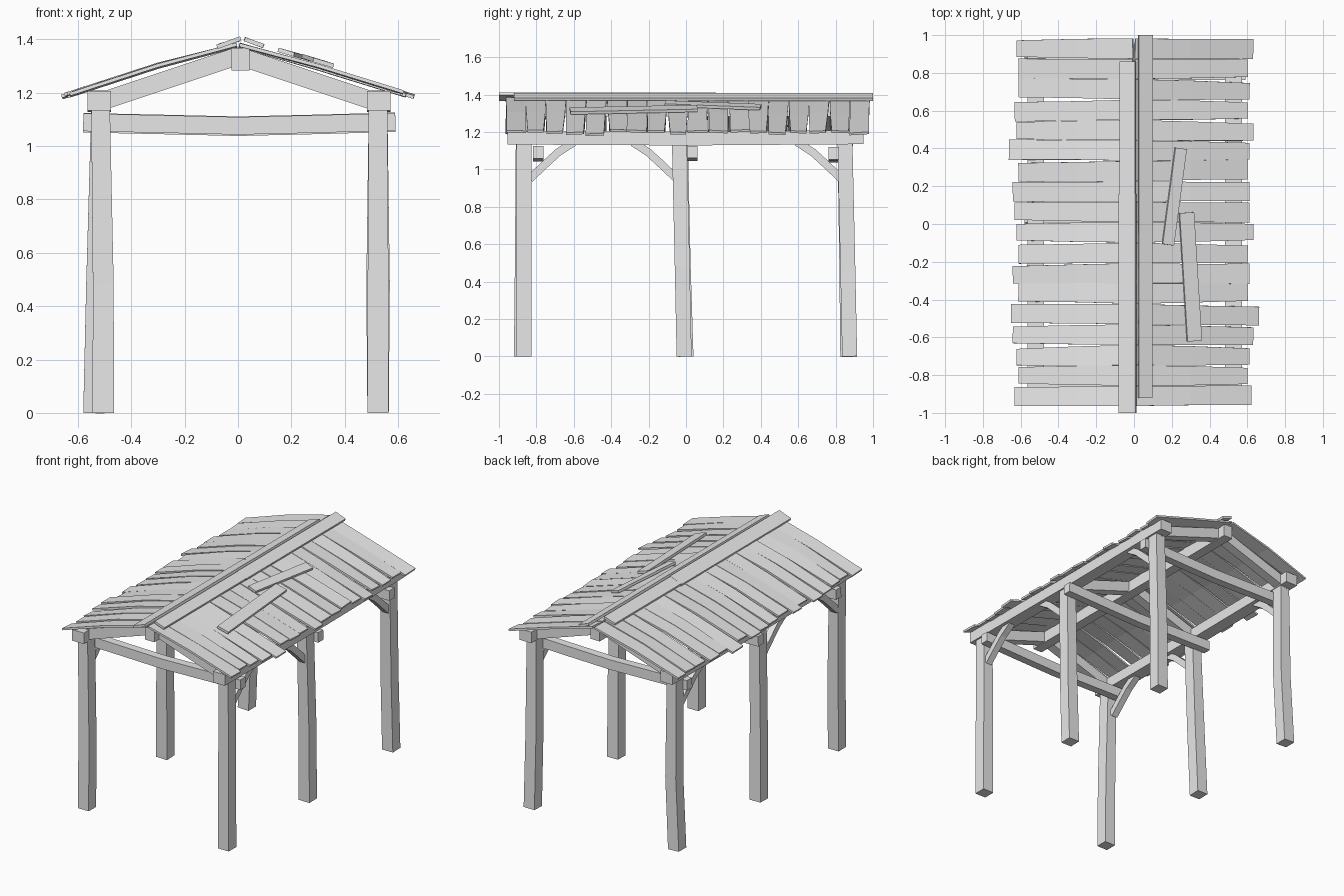
import bpy, bmesh, random
from mathutils import Vector

random.seed(7)
if "Cube" in bpy.data.objects:
    bpy.data.objects.remove(bpy.data.objects["Cube"])

wood = bpy.data.materials.new("weathered grey wood")
wood.use_nodes = True
GREY = (0.8, 0.8, 0.8, 1)
wood.diffuse_color = GREY
wood.node_tree.nodes["Principled BSDF"].inputs["Base Color"].default_value = GREY


def beam(name, path, widths, depth, side):
    """Four-sided timber along a path; side is the width direction."""
    pts = [Vector(p) for p in path]
    side = Vector(side).normalized()
    if not isinstance(widths, (list, tuple)):
        widths = [widths] * len(pts)
    bm = bmesh.new()
    rings = []
    for i, p in enumerate(pts):
        along = (pts[min(i + 1, len(pts) - 1)] - pts[max(i - 1, 0)]).normalized()
        s = (side - along * side.dot(along)).normalized()
        up = s.cross(along)
        rings.append([bm.verts.new(p + s * a * widths[i] / 2 + up * b * depth / 2)
                      for a, b in ((-1, -1), (1, -1), (1, 1), (-1, 1))])
    for r, q in zip(rings, rings[1:]):
        for k in range(4):
            bm.faces.new((r[k], r[(k + 1) % 4], q[(k + 1) % 4], q[k]))
    bm.faces.new(rings[0])
    bm.faces.new(rings[-1])
    bmesh.ops.recalc_face_normals(bm, faces=bm.faces)
    mesh = bpy.data.meshes.new(name)
    bm.to_mesh(mesh)
    bm.free()
    mesh.materials.append(wood)
    obj = bpy.data.objects.new(name, mesh)
    bpy.context.collection.objects.link(obj)
    return obj


def jitter(a):
    return random.uniform(-a, a)


# Posts: foot, knee and top positions, slightly crooked
posts = {
    "front_right": [(-0.505, -0.88), (-0.505, -0.875), (-0.515, -0.87)],
    "middle_right": [(-0.54, 0.0), (-0.53, -0.015), (-0.515, -0.03)],
    "back_right": [(-0.54, 0.865), (-0.515, 0.86), (-0.515, 0.85)],
    "front_left": [(0.525, -0.865), (0.525, -0.865), (0.525, -0.865)],
    "middle_left": [(0.525, -0.01), (0.53, -0.02), (0.525, -0.035)],
    "back_left": [(0.525, 0.875), (0.52, 0.865), (0.525, 0.85)],
}
for name, spots in posts.items():
    path = [(x, y, z) for (x, y), z in zip(spots, (0, 0.48, 1.14))]
    beam(name + "_post", path, (0.08, 0.078, 0.07), 0.08, (1, 0, 0))

# Long plates on the posts, and the ridge beam
for side, x in (("right", -0.52), ("left", 0.527)):
    beam(side + "_plate", [(x, -0.955, 1.17), (x, 0, 1.165), (x, 0.95, 1.172)],
         0.088, 0.074, (1, 0, 0))
beam("ridge_beam", [(0.01, -0.95, 1.325), (0.01, 0.95, 1.325)], 0.068, 0.085, (1, 0, 0))

# Sagging tie beams
for name, y, z in (("front", -0.79, 1.083), ("middle", 0.035, 1.085), ("back", 0.79, 1.078)):
    path = [(-0.58, y, z + 0.006), (-0.3, y, z), (0, y, z - 0.007),
            (0.3, y, z), (0.59, y, z + 0.008)]
    beam(name + "_tie_beam", path, 0.055, 0.066, (0, 1, 0))

# Rafters and curved braces
for side, s in (("right", -1), ("left", 1)):
    for name, y in (("front", -0.87), ("middle", -0.03), ("back", 0.86)):
        beam(f"{name}_{side}_rafter", [(s * 0.54, y, 1.158), (0, y, 1.338)],
             0.065, 0.068, (0, 1, 0))
    for name, y, d in (("front", -0.835, 1), ("middle", -0.05, -1), ("back", 0.83, -1)):
        path = [(s * 0.525, y, 0.95), (s * 0.525, y + d * 0.09, 1.035),
                (s * 0.525, y + d * 0.15, 1.09), (s * 0.525, y + d * 0.235, 1.145)]
        beam(f"{name}_{side}_brace", path, 0.045, 0.042, (1, 0, 0))

# Roof boards, uneven at the eaves
reach = {
    "right": [.63, .61, .62, .64, .65, .61, .64, .61, .62, .63, .64, .61, .66, .62, .63, .61, .61, .62],
    "left": [.62, .60, .61, .63, .66, .60, .61, .60, .63, .61, .61, .60, .61, .63, .60, .61, .60, .63],
}
for side, s in (("right", -1), ("left", 1)):
    for i, end in enumerate(reach[side]):
        y = -0.91 + i * 0.1082
        skew, lift = jitter(0.012), jitter(0.004)
        path = [(s * 0.005, y, 1.378),
                (s * 0.3, y + skew * 0.5, 1.296 + lift + (0.006 if s < 0 else 0)),
                (s * end, y + skew, 1.374 - end * 0.285 + lift)]
        beam(f"{side}_roof_board_{i + 1}", path,
             (0.107, 0.102, 0.097 + jitter(0.012)), 0.013, (0, 1, jitter(0.07)))

# Ridge caps: two boards on each slope
for name, x, y0, y1, slope, width in (
        ("front_right", -0.034, -1.0, 0.16, 0.36, 0.094),
        ("back_right", -0.033, 0.16, 0.86, 0.32, 0.085),
        ("front_left", 0.06, -0.92, -0.05, -0.36, 0.075),
        ("back_left", 0.06, -0.05, 1.0, -0.38, 0.078)):
    beam(name + "_ridge_cap", [(x, y0, 1.388), (x, y1, 1.388)], width, 0.016, (1, 0, slope))

# Loose boards lying on the left slope
for name, a, b, width in (
        ("upper", (0.18, -0.11, 1.352), (0.248, 0.40, 1.333), 0.063),
        ("lower", (0.32, -0.62, 1.312), (0.278, 0.06, 1.326), 0.08)):
    beam(name + "_loose_board", [a, b], width, 0.016, (1, 0, -0.3))
